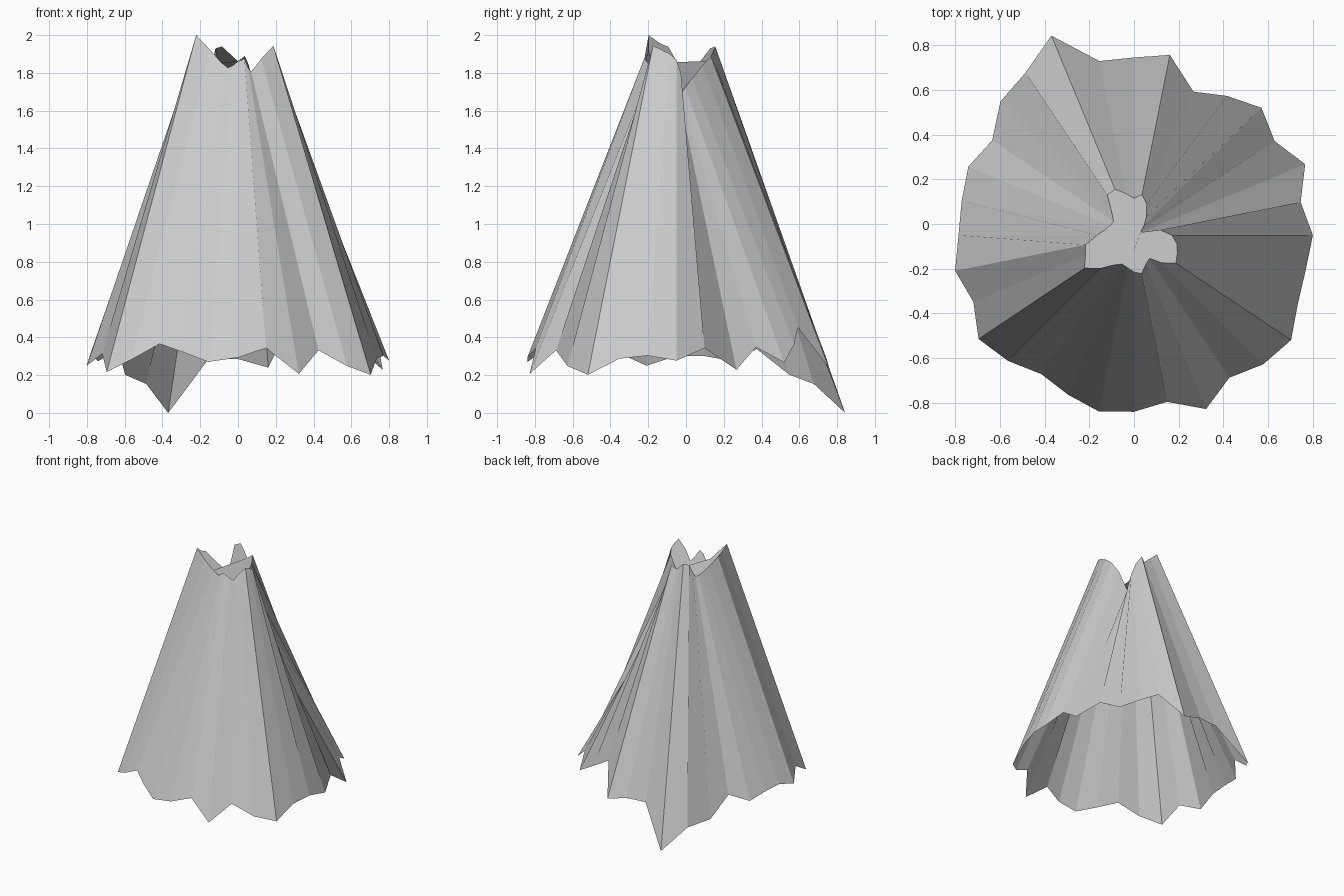
import bpy, bmesh
from math import cos, sin, pi

# Radial lengths of the pleats, one per 11.25 degrees, starting at +x
HEM = [.80, .76, .829, .757, .806, .749, .695, .822, .795, .794, .966, .874,
       .845, .763, .802, .786, .785, .816, .778, .836, .796, .747, .772, .804,
       .79, .76, .842, .767, .817, .845, .794, .784]
NECK = [.17, .12, .035, .04, .065, .10, .15, .185, .165, .19, .222, .215,
        .14, .11, .115, .13, .165, .22, .235, .266, .21, .16, .14, .148,
        .165, .175, .14, .125, .175, .225, .21, .195]
N = len(HEM)


def ring(bm, radii, height):
    """Jagged ring whose height follows its radius."""
    return [bm.verts.new((r * cos(2 * pi * i / N), r * sin(2 * pi * i / N) - .05, height(r)))
            for i, r in enumerate(radii)]


bm = bmesh.new()
hem = ring(bm, HEM, lambda r: (.966 - r) / .6)
neck = ring(bm, NECK, lambda r: 1.635 + 1.372 * r)

# Pleated wall, open underneath
for i in range(N):
    j = (i + 1) % N
    bm.faces.new((hem[i], hem[j], neck[j], neck[i]))

# Sunken cap across the neck
bm.faces.new(neck)

mesh = bpy.data.meshes.new("pleated_cone")
bm.to_mesh(mesh)
bm.free()
bpy.context.collection.objects.link(bpy.data.objects.new("pleated_cone", mesh))
